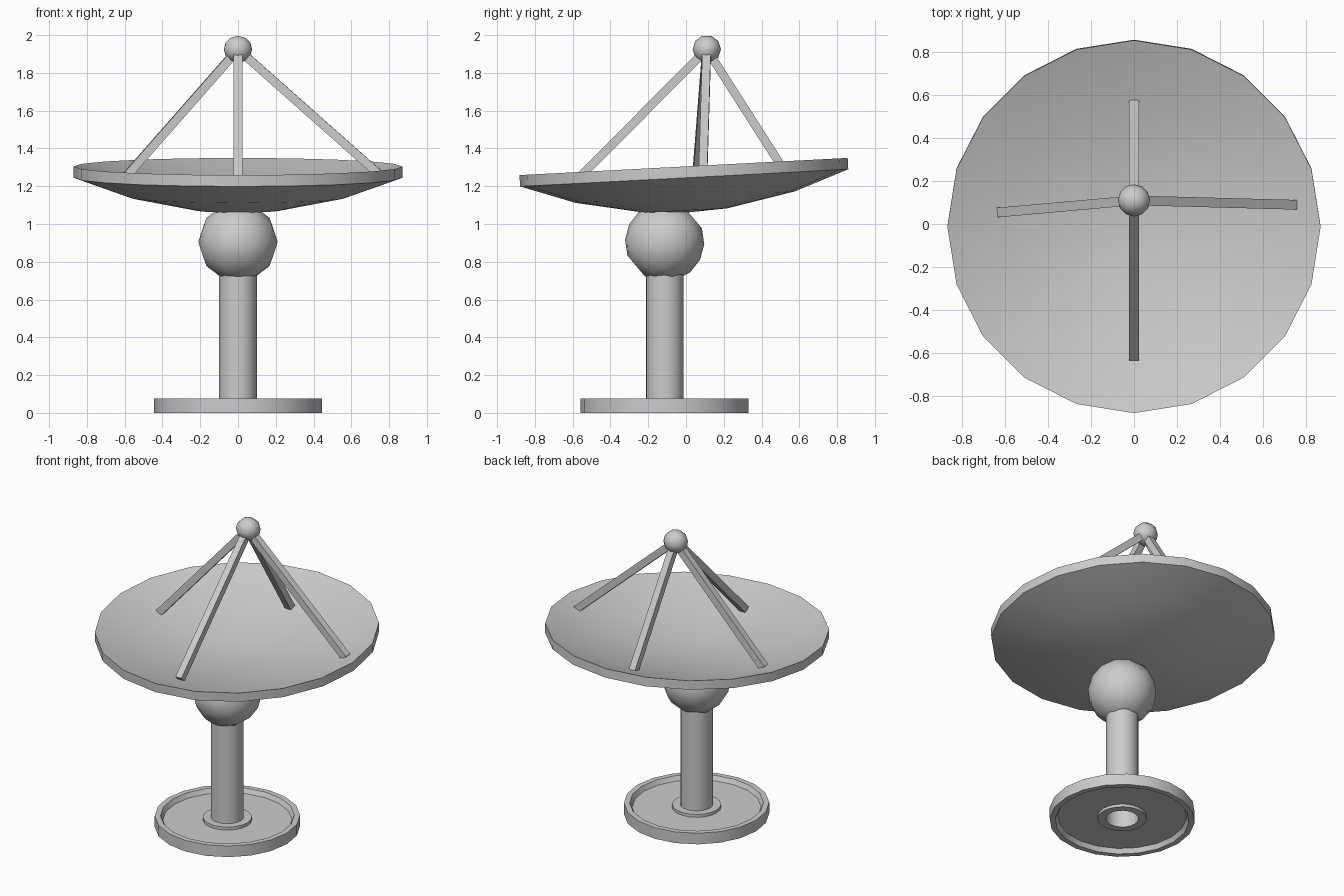
import bpy, bmesh, math
from mathutils import Vector, Matrix

if "Cube" in bpy.data.objects:
    bpy.data.objects.remove(bpy.data.objects["Cube"])

AXIS_Y = -0.113          # pedestal axis sits forward of the dish centre
FEED = Vector((0, 0.11, 1.925))


def finish(name, bm, angle=35):
    bmesh.ops.recalc_face_normals(bm, faces=bm.faces[:])
    mesh = bpy.data.meshes.new(name)
    bm.to_mesh(mesh)
    bm.free()
    ob = bpy.data.objects.new(name, mesh)
    bpy.context.collection.objects.link(ob)
    bpy.context.view_layer.objects.active = ob
    ob.select_set(True)
    bpy.ops.object.shade_smooth_by_angle(angle=math.radians(angle))
    ob.select_set(False)
    return ob


def lathe(name, profile, sides, loc, closed=False, tilt=0, angle=35):
    """Revolve (radius, height) points about z, then tilt about x."""
    bm = bmesh.new()
    verts = [bm.verts.new((r, 0, z)) for r, z in profile]
    edges = [bm.edges.new(p) for p in zip(verts, verts[1:])]
    if closed:
        edges.append(bm.edges.new((verts[-1], verts[0])))
    bmesh.ops.spin(bm, geom=verts + edges, axis=(0, 0, 1), cent=(0, 0, 0),
                   angle=math.tau, steps=sides, use_merge=True)
    bmesh.ops.remove_doubles(bm, verts=bm.verts[:], dist=1e-4)
    ob = finish(name, bm, angle)
    ob.location = loc
    ob.rotation_euler.x = tilt
    return ob


def strut(name, foot, width=0.045):
    """Square beam from the feed ball down to the dish."""
    foot = Vector(foot)
    d = (FEED - foot).normalized()
    flat = Vector((0, 0, 1)).cross(d).normalized()
    up = d.cross(flat)
    rot = Matrix((flat, up, d)).transposed().to_4x4()
    bm = bmesh.new()
    bmesh.ops.create_cube(bm, size=1, matrix=Matrix.Translation((foot + FEED) / 2) @ rot
                          @ Matrix.Diagonal((width, width, (FEED - foot).length, 1)))
    finish(name, bm, 20)


# Foot plate: raised rim and hub, recessed on both faces
lathe("base_plate", [(0.1, 0.012), (0.15, 0.012), (0.15, 0.03), (0.395, 0.03),
                     (0.41, 0), (0.445, 0), (0.445, 0.075), (0.41, 0.075),
                     (0.395, 0.045), (0.15, 0.045), (0.15, 0.065), (0.1, 0.065)],
      20, (0, AXIS_Y, 0), closed=True, angle=30)

# Hollow column
lathe("column", [(0.1, 0.012), (0.1, 0.8)], 20, (0, AXIS_Y, 0))

# Swivel ball with flattened poles, axis dipping to the front
R = 0.21
arc = [math.radians(20 + 140 * i / 6) for i in range(7)]
ball = [(0, -R * math.cos(arc[0]))]
ball += [(R * math.sin(a), -R * math.cos(a)) for a in arc]
ball += [(0, R * math.cos(arc[0]))]
lathe("swivel_ball", ball, 12, (0, AXIS_Y, 0.905), tilt=math.radians(-50), angle=45)

# Dish: shallow bowl, slightly tilted to the front
radii = [0, 0.22, 0.58, 0.87]
under = [(r, r * r / 4.1) for r in radii]
upper = [(r, z + 0.06) for r, z in reversed(under)]
lathe("dish", under + upper, 20, (0, 0, 1.06), tilt=math.radians(3))

# Feed ball and its four struts
bm = bmesh.new()
bmesh.ops.create_uvsphere(bm, u_segments=10, v_segments=6, radius=0.075,
                          matrix=Matrix.Translation(FEED) @ Matrix.Rotation(math.pi / 2, 4, 'Y'))
finish("feed_ball", bm, 60)
for name, foot in {"left": (-0.62, 0.055, 1.22), "right": (0.745, 0.09, 1.265),
                   "front": (0, -0.62, 1.19), "back": (0, 0.56, 1.22)}.items():
    strut(name + "_strut", foot)
